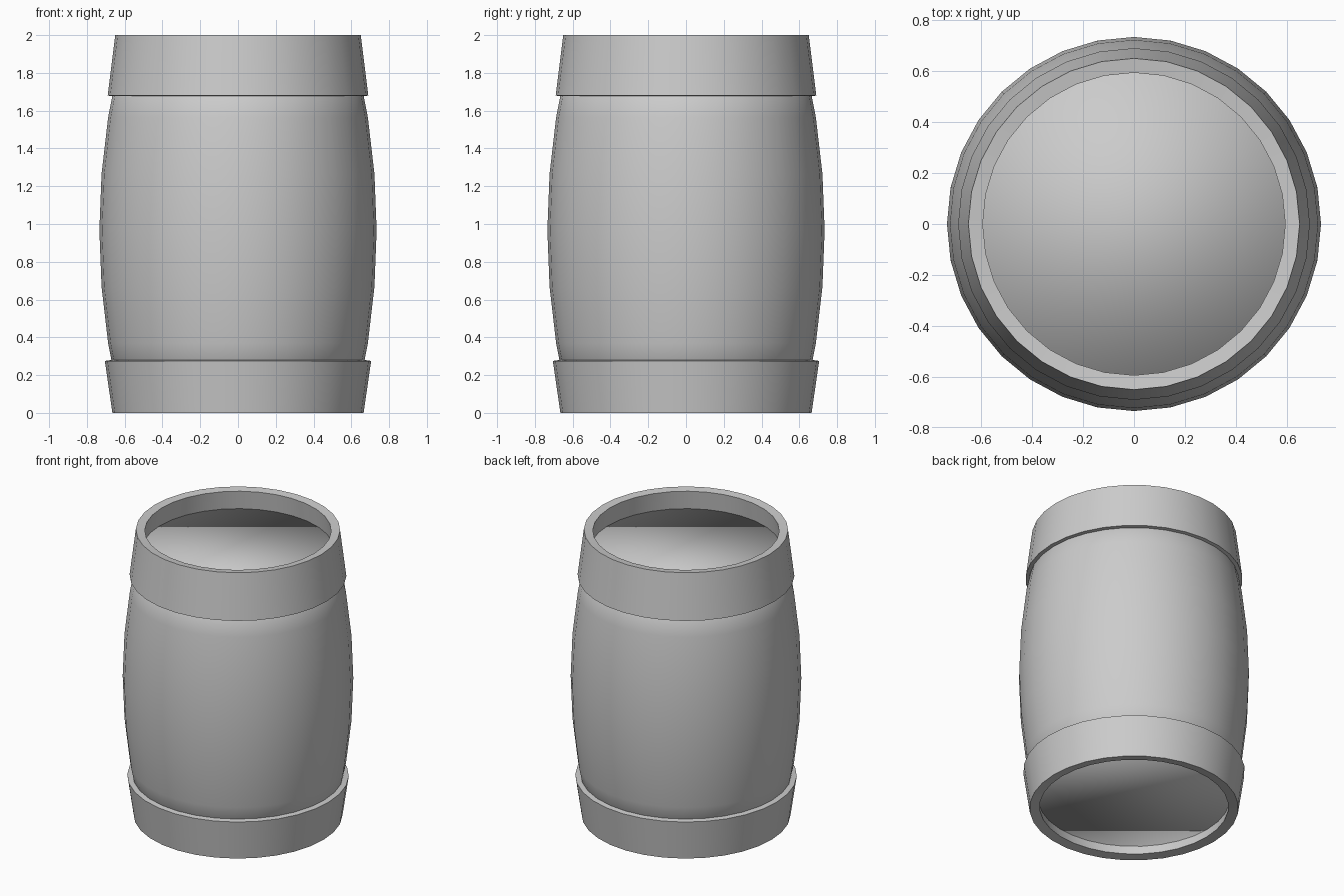
import bpy
import bmesh
import math

SIDES = 32

default = bpy.data.objects.get("Cube")
if default:
    bpy.data.objects.remove(default)

grey = bpy.data.materials.new("plain grey")
grey.use_nodes = True
grey.diffuse_color = (0.6, 0.6, 0.6, 1)
grey.node_tree.nodes["Principled BSDF"].inputs["Base Color"].default_value = (0.6, 0.6, 0.6, 1)


def turned(name, profile, capped=False):
    """Spin a (radius, height) profile, listed bottom to top, around z."""
    bm = bmesh.new()
    rings = []
    for r, z in profile:
        angles = [math.tau * i / SIDES for i in range(SIDES)]
        rings.append([bm.verts.new((r * math.cos(a), r * math.sin(a), z)) for a in angles])
    for low, high in zip(rings, rings[1:]):
        for i in range(SIDES):
            j = (i + 1) % SIDES
            bm.faces.new((low[i], low[j], high[j], high[i]))
    if capped:
        bm.faces.new(rings[0][::-1])
        bm.faces.new(rings[-1])
    for face in bm.faces:
        face.smooth = True
    mesh = bpy.data.meshes.new(name)
    bm.to_mesh(mesh)
    bm.free()
    mesh.materials.append(grey)
    obj = bpy.data.objects.new(name, mesh)
    bpy.context.collection.objects.link(obj)
    return obj


def hoop(name, profile, thickness):
    """Tapered band, thickened inwards, with crisp rims."""
    obj = turned(name, profile)
    solid = obj.modifiers.new("thickness", "SOLIDIFY")
    solid.thickness = thickness
    solid.offset = -1
    bpy.ops.object.select_all(action="DESELECT")
    obj.select_set(True)
    bpy.context.view_layer.objects.active = obj
    bpy.ops.object.modifier_apply(modifier=solid.name)
    bpy.ops.object.shade_smooth_by_angle(angle=math.radians(40))


# Bulging body with flat recessed ends, shaded smooth right over its end edges
bottom, top, steps = 0.07, 1.863, 6
belly = (bottom + top) / 2
heights = [bottom + (top - bottom) * i / steps for i in range(steps + 1)]
turned("barrel_body", [(0.734 - 0.13 * (z - belly) ** 2, z) for z in heights], True)

# Bands standing proud of both ends
hoop("bottom_hoop", [(0.665, 0), (0.705, 0.275)], 0.065)
hoop("top_hoop", [(0.69, 1.68), (0.65, 2)], 0.057)
